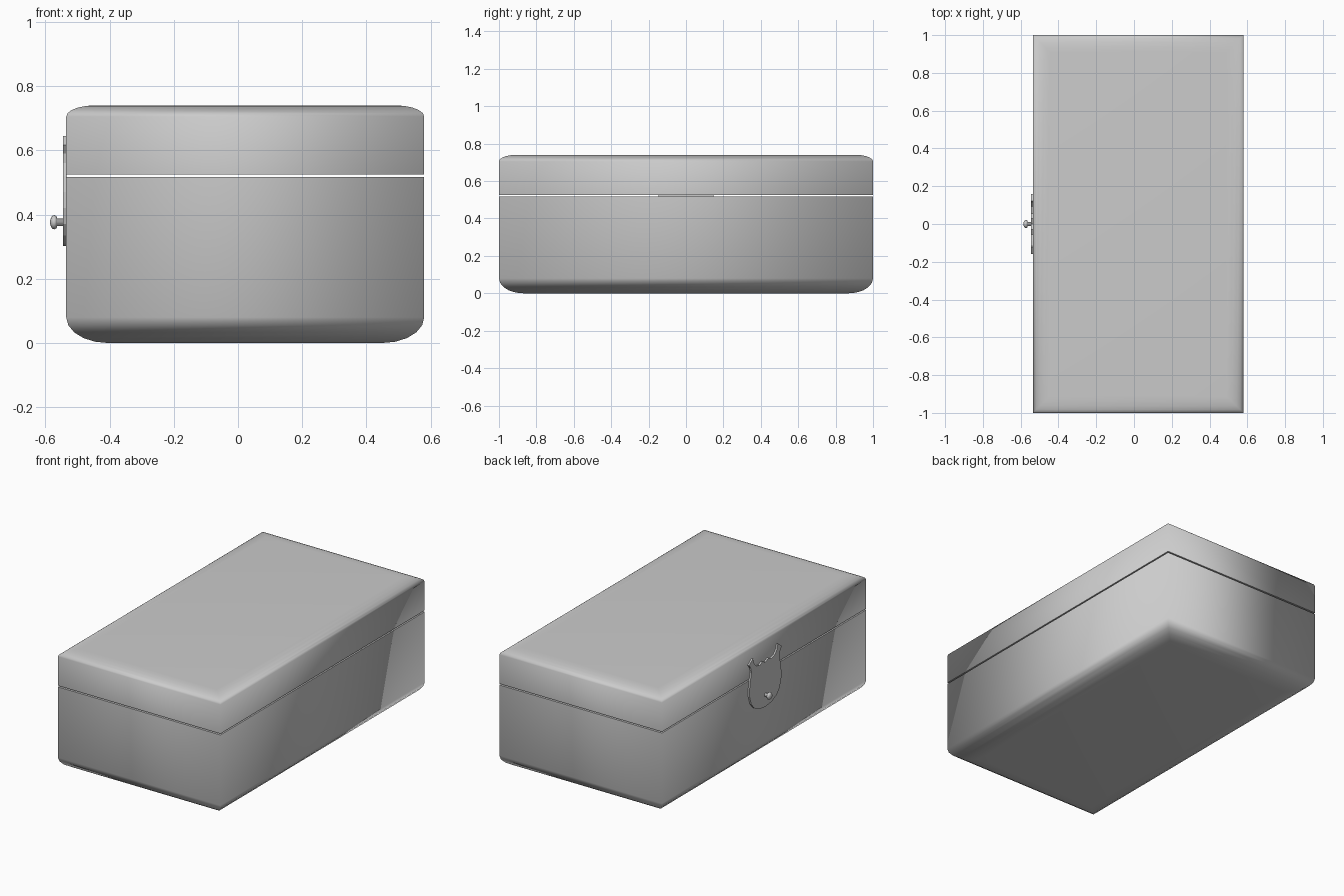
import bpy, bmesh
from math import sin, cos, pi

if "Cube" in bpy.data.objects:
    bpy.data.objects.remove(bpy.data.objects["Cube"])

CX, HX, HY = 0.0225, 0.5575, 1.0      # box centre offset and half sizes
SIDE = CX - HX                        # x of the clasp side


def finish(name, bm):
    bmesh.ops.recalc_face_normals(bm, faces=bm.faces)
    me = bpy.data.meshes.new(name)
    bm.to_mesh(me)
    bm.free()
    ob = bpy.data.objects.new(name, me)
    bpy.context.collection.objects.link(ob)
    return ob


def rounding(inset, height, z_flat, n=5):
    """Quarter ellipse from the flat face out to the wall; height may be negative."""
    return [(inset * (1 - sin(i / n * pi / 2)),
             z_flat + height * (1 - cos(i / n * pi / 2))) for i in range(n + 1)]


def box_shell(name, outer, rim_z, floor_z, wall=0.05):
    """Stack rectangular rings: outside, rim, then down the inside."""
    profile = outer + [(0, rim_z), (wall, rim_z), (wall, floor_z)]
    rim = {len(outer), len(outer) + 1}
    bm = bmesh.new()
    rings = []
    for d, z in profile:
        rings.append([bm.verts.new((CX + sx * (HX - d), sy * (HY - d), z))
                      for sx, sy in ((-1, -1), (1, -1), (1, 1), (-1, 1))])
    for a, b in zip(rings, rings[1:]):
        for i in range(4):
            j = (i + 1) % 4
            bm.faces.new((a[i], a[j], b[j], b[i]))
    bm.faces.new(rings[0])
    bm.faces.new(rings[-1])
    for f in bm.faces:
        f.smooth = True
    # crisp rim and inner floor edges, soft outer corners
    for k in rim | {len(profile) - 1}:
        for i in range(4):
            bm.edges.get((rings[k][i], rings[k][(i + 1) % 4])).smooth = False
    return finish(name, bm)


# Box body and lid, separated by a thin gap
box_shell("box_base", rounding(0.13, 0.08, 0.0), 0.517, 0.06)
box_shell("box_lid", rounding(0.09, -0.035, 0.74), 0.525, 0.69)

# Clasp plate: mirrored half outline (y, z), horned top and round bottom
half = [(0, 0.578), (0.03, 0.592), (0.055, 0.578), (0.09, 0.588), (0.112, 0.612),
        (0.122, 0.645), (0.16, 0.617), (0.141, 0.59), (0.137, 0.56), (0.147, 0.52),
        (0.155, 0.47), (0.155, 0.42), (0.14, 0.37), (0.11, 0.334), (0.06, 0.309), (0, 0.302)]
outline = half + [(-y, z) for y, z in half[-2:0:-1]]
bm = bmesh.new()
face = bm.faces.new([bm.verts.new((SIDE + 0.002, y, z)) for y, z in outline])
ext = bmesh.ops.extrude_face_region(bm, geom=[face])
bmesh.ops.translate(bm, vec=(-0.012, 0, 0),
                    verts=[v for v in ext["geom"] if isinstance(v, bmesh.types.BMVert)])
finish("clasp_plate", bm)

# Clasp knob: lathed stem and mushroom head
prof = [(-0.53, 0.011), (-0.563, 0.011), (-0.565, 0.018), (-0.570, 0.022),
        (-0.577, 0.021), (-0.582, 0.015), (-0.585, 0.006)]
bm = bmesh.new()
N = 16
rings = [[bm.verts.new((x, r * cos(2 * pi * i / N), 0.376 + r * sin(2 * pi * i / N)))
          for i in range(N)] for x, r in prof]
for a, b in zip(rings, rings[1:]):
    for i in range(N):
        j = (i + 1) % N
        bm.faces.new((a[i], a[j], b[j], b[i]))
bm.faces.new(rings[0])
bm.faces.new(rings[-1])
for f in bm.faces:
    f.smooth = True
finish("clasp_knob", bm)
